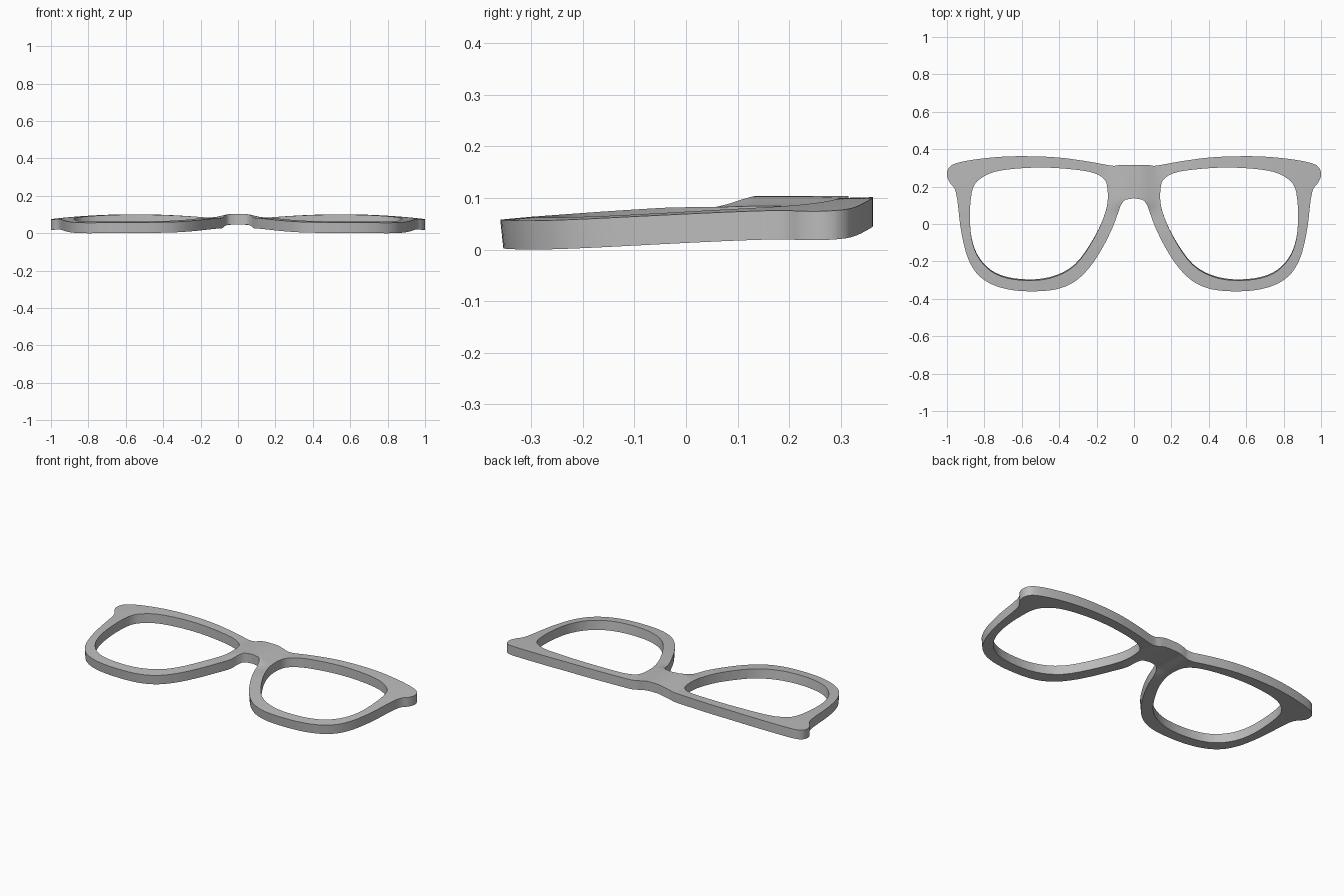
import bpy, bmesh, math
from mathutils import Vector

if "Cube" in bpy.data.objects:
    bpy.data.objects.remove(bpy.data.objects["Cube"])

THICK = 0.056
CENTRE = Vector((0.53, 0.1))

# Outer edge of one half, from the middle of the brow round to the nose arch
OUTER = [(0, .315), (.08, .315), (.12, .312), (.25, .335), (.4, .355), (.55, .362),
         (.7, .36), (.85, .345), (.95, .325), (.99, .3), (1, .26), (.985, .222),
         (.96, .19), (.945, .13), (.93, 0), (.912, -.1), (.885, -.19),
         (.84, -.265), (.77, -.318), (.67, -.35), (.55, -.36), (.42, -.35),
         (.32, -.31), (.24, -.235), (.17, -.13), (.115, -.02), (.085, .06),
         (.07, .1), (.045, .13), (0, .138)]
# Lens opening
HOLE = [(.235, .278), (.36, .295), (.5, .302), (.64, .295), (.74, .28), (.81, .25), (.86, .195),
        (.877, .07), (.868, -.08), (.825, -.19), (.74, -.267), (.61, -.3),
        (.45, -.29), (.315, -.22), (.21, -.07), (.148, .08), (.142, .19), (.165, .245)]


def smooth_loop(points, closed, steps=4):
    """Catmull-Rom curve through the points."""
    pts = [Vector(p) for p in points]
    n = len(pts)
    get = (lambda i: pts[i % n]) if closed else (lambda i: pts[max(0, min(n - 1, i))])
    out = []
    for i in range(n if closed else n - 1):
        a, b, c, d = (get(i + k) for k in (-1, 0, 1, 2))
        for s in range(steps):
            t = s / steps
            out.append(b + (c - a) * t / 2 + (a - 2.5 * b + 2 * c - d / 2) * t * t
                       + (1.5 * (b - c) + (d - a) / 2) * t ** 3)
    if not closed:
        out += [pts[-1].lerp(pts[0], k / 6) for k in range(6)]
    return out


def ray_hit(loop, angle):
    """Farthest crossing of the loop along a ray from the lens centre."""
    d = Vector((math.cos(angle), math.sin(angle)))
    best = 0
    for p, q in zip(loop, loop[1:] + loop[:1]):
        p, e = p - CENTRE, q - p
        det = d.cross(e)
        if abs(det) > 1e-9:
            t, u = p.cross(e) / det, p.cross(d) / det
            if -1e-6 <= u <= 1 + 1e-6:
                best = max(best, t)
    return CENTRE + d * best


def ease(lo, hi, v):
    t = max(0, min(1, (v - lo) / (hi - lo)))
    return t * t * (3 - 2 * t)


def underside(x, y):
    """Height of the gently curved frame, with a raised bridge."""
    k = .12 if x > .55 else max(.02, min(.12, .03 + .25 * y))
    z = .0282 + .0605 * y - .05 * y * y - k * (x - .55) ** 2
    bump = (1 - ease(.03, .16, x)) * ease(.03, .13, y)
    return z + (.046 - z) * bump


# Half of the frame as a flat ring around the lens opening
outer, hole = smooth_loop(OUTER, False), smooth_loop(HOLE, True)
angles = []
for a in sorted(math.atan2((p - CENTRE).y, (p - CENTRE).x) for p in outer + hole):
    if not angles or a - angles[-1] > .004:
        angles.append(a)

bm = bmesh.new()
ROWS = 6
rings = []
for a in angles:
    inner_pt, outer_pt = ray_hit(hole, a), ray_hit(outer, a)
    rings.append([bm.verts.new((*inner_pt.lerp(outer_pt, k / ROWS), 0))
                  for k in range(ROWS + 1)])
for r, s in zip(rings, rings[1:] + rings[:1]):
    for k in range(ROWS):
        bm.faces.new((r[k], r[k + 1], s[k + 1], s[k]))

# Thicken, then bend both skins to the curved shape
base = list(bm.verts)
ext = bmesh.ops.extrude_face_region(bm, geom=list(bm.faces))
top = {g for g in ext["geom"] if isinstance(g, bmesh.types.BMVert)}
for v in bm.verts:
    v.co.x = 0 if v.co.x < .0005 else v.co.x
    x, y = v.co.x, v.co.y
    v.co.z = underside(x, y) + (THICK if v in top else 0)
    if v not in top:
        v.co.y += .006 * ease(.1, -.2, y)
seam = [f for f in bm.faces if all(v.co.x < 1e-5 for v in f.verts)]
bmesh.ops.delete(bm, geom=seam, context="FACES")
bmesh.ops.recalc_face_normals(bm, faces=bm.faces)
low = min(v.co.z for v in bm.verts)
bmesh.ops.translate(bm, verts=bm.verts, vec=(0, 0, -low))

mesh = bpy.data.meshes.new("glasses_frame")
bm.to_mesh(mesh)
bm.free()
frame = bpy.data.objects.new("glasses_frame", mesh)
bpy.context.collection.objects.link(frame)

# Mirror across the bridge
mirror = frame.modifiers.new("mirror", "MIRROR")
mirror.use_clip = True
mirror.merge_threshold = .0005

# Grey plastic
grey = bpy.data.materials.new("grey_plastic")
grey.use_nodes = True
colour = (.5, .5, .5, 1)
grey.diffuse_color = colour
grey.node_tree.nodes["Principled BSDF"].inputs["Base Color"].default_value = colour
mesh.materials.append(grey)

bpy.context.view_layer.objects.active = frame
frame.select_set(True)
bpy.ops.object.shade_smooth_by_angle(angle=math.radians(35))
